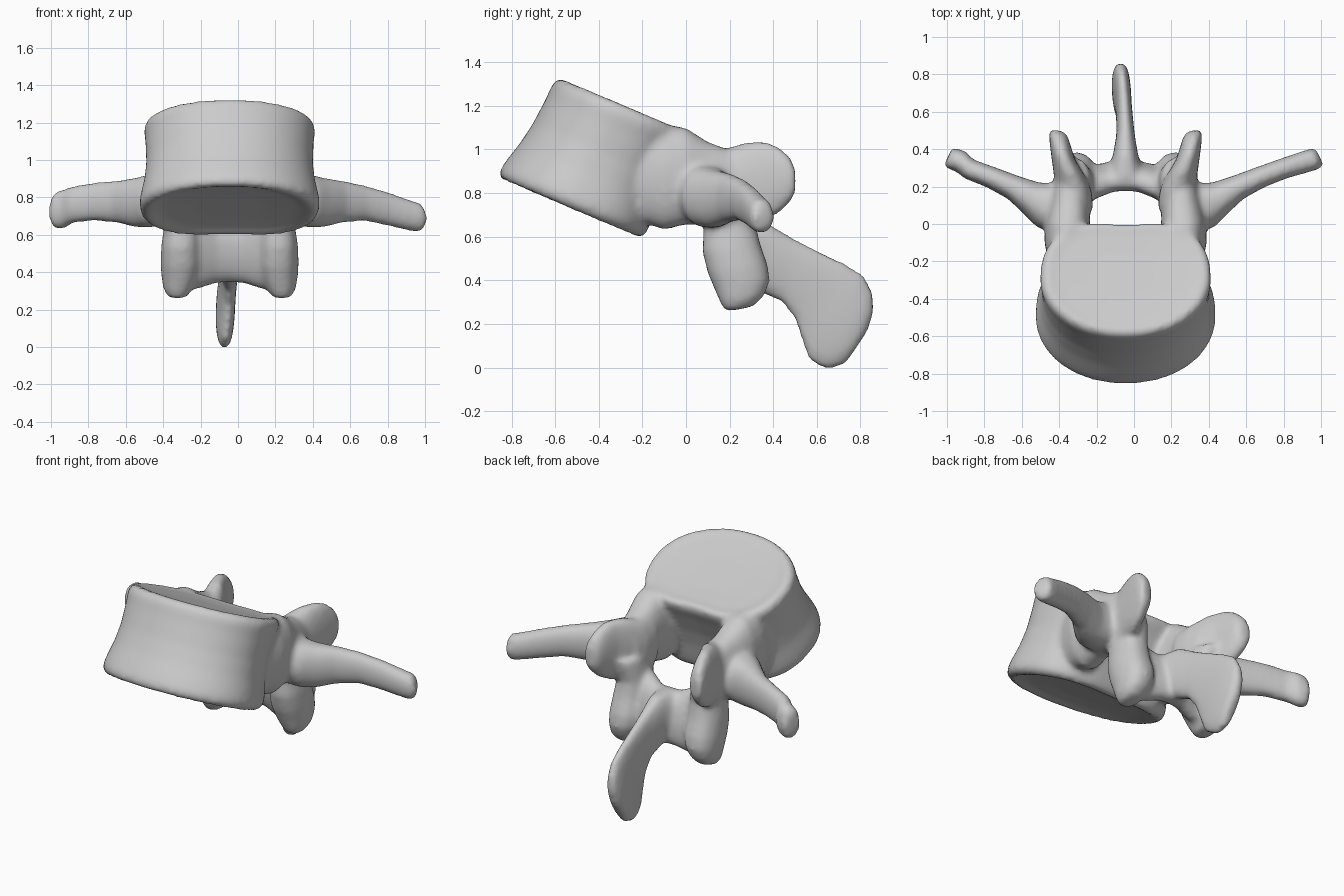
import bpy, bmesh, math
from mathutils import Vector

if "Cube" in bpy.data.objects:
    bpy.data.objects.remove(bpy.data.objects["Cube"], do_unlink=True)

MID = -0.045          # x of the symmetry plane
SIDES = 24
bm = bmesh.new()


def skin(rings):
    """Join rings of points into one closed solid."""
    vs = [[bm.verts.new(p) for p in ring] for ring in rings]
    n = len(vs[0])
    faces = [bm.faces.new((a[i], a[(i + 1) % n], b[(i + 1) % n], b[i]))
             for a, b in zip(vs, vs[1:]) for i in range(n)]
    faces += [bm.faces.new(vs[0][::-1]), bm.faces.new(vs[-1])]
    bmesh.ops.recalc_face_normals(bm, faces=faces)


def blade(stations, normal):
    """Loft of flattened ovals; a station is (upper edge, lower edge, half thickness)."""
    normal = Vector(normal).normalized()
    rings = []
    for p, q, t in stations:
        p, q = Vector(p), Vector(q)
        mid, half = (p + q) / 2, (p - q) / 2
        ring = []
        for i in range(SIDES):
            a = math.tau * i / SIDES
            c, s = math.cos(a), math.sin(a)
            ring.append(mid + half * c + normal * t * math.copysign(abs(s) ** 0.8, s))
        rings.append(ring)
    skin(rings)


def body_ring(t, scale, lift=0.0):
    """Section of the drum, round in front and square behind; t runs from lower to upper plate."""
    low, high = Vector((MID, -0.52, 0.73)), Vector((MID, -0.28, 1.198))
    axis = Vector((0, 0.42, 0.91))
    back = Vector((0, 0.92, -0.39))
    width, depth = 0.485 - 0.03 * t, 0.38 - 0.04 * t
    centre = low.lerp(high, t) + axis * lift
    ring = []
    for i in range(64):
        a = math.tau * i / 64
        c, s = math.cos(a), math.sin(a)
        x = math.copysign(abs(c) ** (0.7 if s > 0 else 0.95), c) * width
        y = s * depth
        if s > 0:
            y = depth * (s ** 0.8 - 0.08 * math.exp(-(x / 0.2) ** 2))
        ring.append(centre + Vector((x, 0, 0)) * scale + back * y * scale)
    return ring


# Drum-shaped body with a slight waist, rounded rims and dished end plates
skin([body_ring(0, 0.4, 0.03), body_ring(0, 0.75, 0.018), body_ring(0, 0.92, -0.008),
      body_ring(0.03, 0.985), body_ring(0.09, 1.0), body_ring(0.18, 0.99),
      body_ring(0.35, 0.96), body_ring(0.55, 0.95), body_ring(0.8, 0.975),
      body_ring(0.92, 1.0), body_ring(0.98, 0.985), body_ring(1, 0.93, 0.005),
      body_ring(1, 0.8, -0.006), body_ring(1, 0.4, -0.014)])

for s, reach, drop in ((1, 1.038, 0.03), (-1, 0.95, 0.0)):
    def upright(rows, normal):
        """Blade with vertical sections: rows of (offset, y, top, bottom, half thickness)."""
        blade([((MID + s * d, y, hi), (MID + s * d, y, lo), t)
               for d, y, hi, lo, t in rows], normal)

    # Pedicle
    upright([(0.29, -0.3, 1.1, 0.7, 0.1), (0.305, -0.1, 1.115, 0.63, 0.13),
             (0.31, 0.0, 1.1, 0.655, 0.12), (0.3, 0.1, 1.035, 0.65, 0.11),
             (0.29, 0.25, 0.98, 0.64, 0.09)], (1, 0, 0))

    # Transverse process
    upright([(0.28, 0.08, 0.95, 0.66, 0.14), (0.42, 0.1, 0.925, 0.64, 0.13),
             (0.5, 0.135, 0.905, 0.64, 0.095), (0.6, 0.195, 0.89, 0.665, 0.068),
             (0.72, 0.25, 0.88 - drop / 2, 0.675, 0.058),
             (0.84, 0.295, 0.86 - drop, 0.665 - drop / 2, 0.056),
             (reach - 0.07, 0.335, 0.845 - drop * 2, 0.635 - drop / 2, 0.06),
             (reach - 0.02, 0.35, 0.83 - drop * 2, 0.63 - drop / 2, 0.06),
             (reach, 0.36, 0.79 - drop * 2, 0.66 - drop / 2, 0.045)], (-0.42 * s, 0.9, 0))

    # Superior articular process
    upright([(0.26, 0.1, 0.99, 0.66, 0.09), (0.28, 0.2, 1.01, 0.65, 0.1),
             (0.305, 0.28, 1.035, 0.65, 0.085), (0.335, 0.36, 1.04, 0.67, 0.065),
             (0.35, 0.43, 1.01, 0.71, 0.058), (0.36, 0.48, 0.96, 0.76, 0.052),
             (0.362, 0.5, 0.91, 0.8, 0.035)], (1, 0.2 * s, 0))

    # Inferior articular process, hanging from the pars
    blade([((MID + s * d, y0, z0), (MID + s * d, y1, z1), t) for d, y0, z0, y1, z1, t in (
        (0.28, 0.08, 0.8, 0.36, 0.8, 0.09), (0.255, 0.08, 0.64, 0.32, 0.66, 0.095),
        (0.26, 0.075, 0.53, 0.34, 0.57, 0.105), (0.26, 0.1, 0.43, 0.375, 0.47, 0.11),
        (0.265, 0.13, 0.36, 0.385, 0.4, 0.1), (0.275, 0.155, 0.3, 0.36, 0.33, 0.08),
        (0.28, 0.18, 0.255, 0.31, 0.28, 0.05))], (1, 0, 0))

    # Lamina, meeting its twin under the spinous process
    blade([((MID + s * d, y0, z0), (MID + s * d, y1, z1), t) for d, y0, z0, y1, z1, t in (
        (-0.05, 0.23, 0.66, 0.29, 0.35, 0.08), (0.08, 0.225, 0.66, 0.28, 0.34, 0.075),
        (0.17, 0.19, 0.71, 0.26, 0.31, 0.08), (0.27, 0.16, 0.74, 0.25, 0.3, 0.08))],
        (0.3 * s, 1, 0))

# Spinous process
blade([((MID + dx, y0, z0), (MID + dx, y1, z1), t) for dx, y0, z0, y1, z1, t in (
    (0, 0.24, 0.67, 0.26, 0.36, 0.11), (0, 0.37, 0.665, 0.34, 0.345, 0.07),
    (0, 0.5, 0.59, 0.44, 0.3, 0.05), (-0.005, 0.62, 0.53, 0.5, 0.22, 0.045),
    (-0.012, 0.73, 0.48, 0.53, 0.12, 0.045), (-0.02, 0.82, 0.42, 0.56, 0.04, 0.05),
    (-0.025, 0.86, 0.34, 0.61, 0.0, 0.05), (-0.028, 0.865, 0.27, 0.66, -0.01, 0.045),
    (-0.03, 0.84, 0.18, 0.73, 0.015, 0.03))], (1, 0, 0))

# Bone material and fused, smoothed surface
bone = bpy.data.materials.new("grey bone")
bone.use_nodes = True
bone.diffuse_color = (0.6, 0.6, 0.6, 1)
bone.node_tree.nodes["Principled BSDF"].inputs["Base Color"].default_value = (0.6, 0.6, 0.6, 1)

mesh = bpy.data.meshes.new("vertebra")
bm.to_mesh(mesh)
bm.free()
mesh.materials.append(bone)
vertebra = bpy.data.objects.new("vertebra", mesh)
bpy.context.collection.objects.link(vertebra)
fuse = vertebra.modifiers.new("fuse parts", 'REMESH')
fuse.mode = 'VOXEL'
fuse.voxel_size = 0.016
fuse.use_smooth_shade = True
soften = vertebra.modifiers.new("soften joins", 'SMOOTH')
soften.factor = 0.5
soften.iterations = 10
